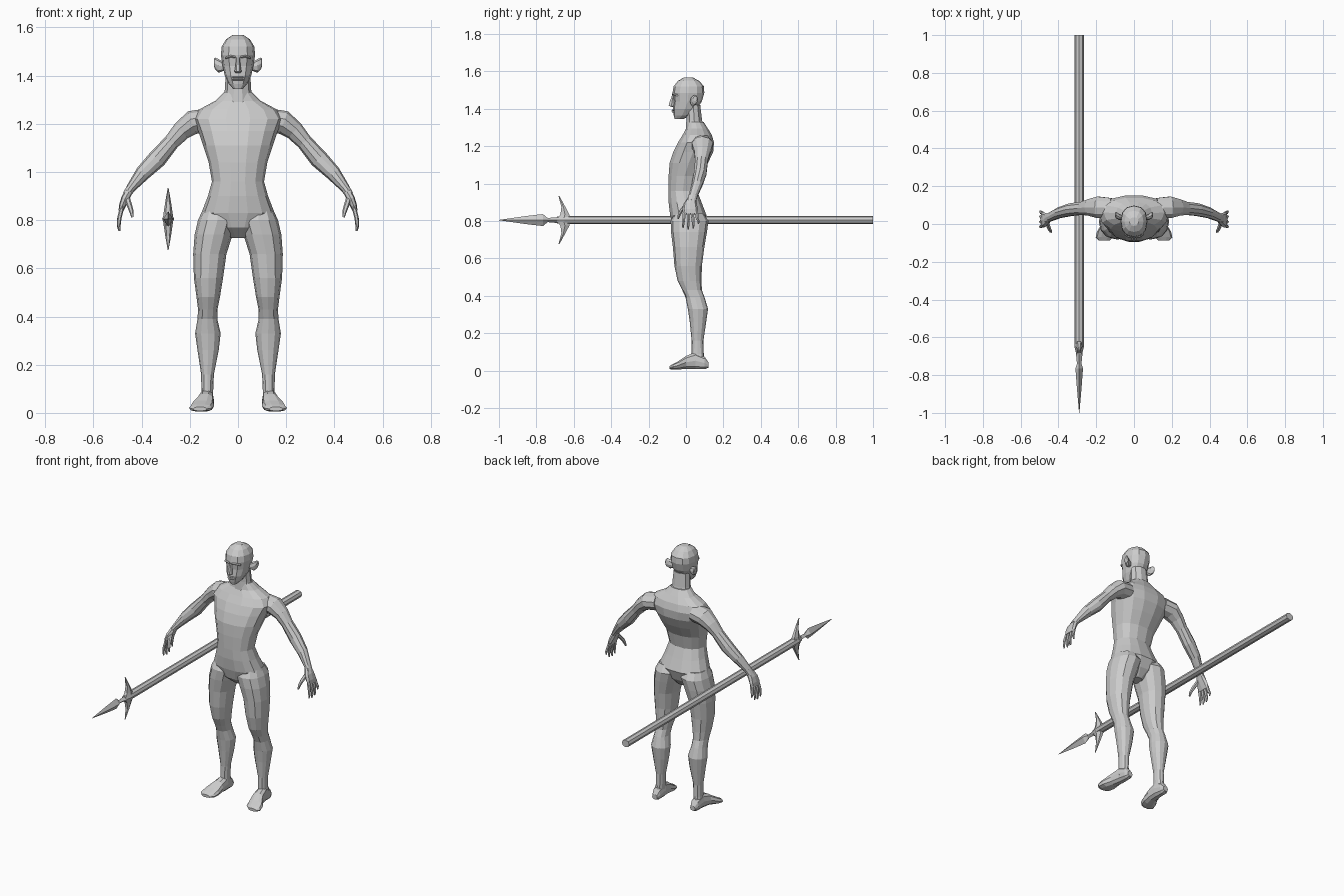
import bpy, bmesh, math
from mathutils import Vector

grey = bpy.data.materials.new("plain grey")
grey.diffuse_color = (0.6, 0.6, 0.6, 1)


def loft(name, rings, sides=10, power=2.0, mirror=False):
    """Skin rings given as (centre, half axis u, half axis v) into a closed tube."""
    bm = bmesh.new()
    loops = []
    for c, u, v in rings:
        loop = []
        for i in range(sides):
            a = 2 * math.pi * i / sides
            f = lambda t: math.copysign(abs(t) ** (2 / power), t) if abs(t) > 1e-6 else 0
            loop.append(bm.verts.new(c + u * f(math.cos(a)) + v * f(math.sin(a))))
        loops.append(loop)
    for p, q in zip(loops, loops[1:]):
        for i in range(sides):
            j = (i + 1) % sides
            bm.faces.new((p[i], p[j], q[j], q[i]))
    bm.faces.new(loops[0][::-1])
    bm.faces.new(loops[-1])
    bmesh.ops.recalc_face_normals(bm, faces=bm.faces)
    me = bpy.data.meshes.new(name)
    bm.to_mesh(me)
    bm.free()
    me.materials.append(grey)
    ob = bpy.data.objects.new(name, me)
    bpy.context.collection.objects.link(ob)
    if mirror:
        ob.modifiers.new("mirror", 'MIRROR').use_mirror_merge = False
    return ob


def slabs(axis, rows):
    """Rows of (position, min a, max a, min b, max b) across the given axis."""
    a, b = [k for k in range(3) if k != axis]
    out = []
    for pos, a0, a1, b0, b1 in rows:
        c, u, v = Vector(), Vector(), Vector()
        c[axis], c[a], c[b] = pos, (a0 + a1) / 2, (b0 + b1) / 2
        u[a], v[b] = (a1 - a0) / 2, (b1 - b0) / 2
        out.append((c, u, v))
    return out


def level(rows):
    """Symmetric horizontal rows of (z, half width, front y, back y)."""
    return slabs(2, [(z, -w, w, f, b) for z, w, f, b in rows])


def limb(rows):
    """Rows of (x, y, z, thickness radius, y radius) set square to their path."""
    pts = [Vector(r[:3]) for r in rows]
    out = []
    for i, r in enumerate(rows):
        t = pts[min(i + 1, len(pts) - 1)] - pts[max(i - 1, 0)]
        n = Vector((-t.z, 0, t.x)).normalized()
        out.append((pts[i], n * r[3], Vector((0, r[4], 0))))
    return out


# Torso from crotch to neck base
loft("torso", level([
    (0.725, 0.035, -0.02, 0.05), (0.77, 0.10, -0.07, 0.09), (0.83, 0.152, -0.087, 0.112),
    (0.90, 0.125, -0.095, 0.085), (0.96, 0.108, -0.096, 0.062), (1.04, 0.122, -0.095, 0.08),
    (1.11, 0.145, -0.09, 0.12), (1.17, 0.165, -0.07, 0.148), (1.22, 0.185, -0.045, 0.152),
    (1.26, 0.16, -0.02, 0.14), (1.295, 0.095, 0.0, 0.118), (1.33, 0.058, 0.005, 0.095)]), 14, 2.3)

# Neck and head
loft("neck", level([(1.29, 0.062, -0.004, 0.10), (1.34, 0.055, 0.0, 0.088),
                    (1.42, 0.05, 0.0, 0.078)]), 10)
loft("head", level([
    (1.345, 0.02, -0.06, -0.015), (1.365, 0.038, -0.066, 0.025), (1.40, 0.055, -0.07, 0.06),
    (1.44, 0.064, -0.066, 0.085), (1.485, 0.071, -0.072, 0.098), (1.52, 0.068, -0.066, 0.096),
    (1.55, 0.05, -0.042, 0.07), (1.568, 0.024, -0.01, 0.035)]), 12, 2.3)

# Face details
loft("nose", level([(1.41, 0.009, -0.075, -0.06), (1.416, 0.015, -0.095, -0.06),
                    (1.43, 0.012, -0.092, -0.06), (1.475, 0.007, -0.075, -0.06)]), 6)
for lip, z in (("lower_lip", 1.383), ("upper_lip", 1.393)):
    loft(lip, level([(z - 0.004, 0.02, -0.072, -0.05), (z, 0.026, -0.078, -0.05),
                     (z + 0.004, 0.02, -0.073, -0.05)]), 8)
loft("brow", slabs(0, [(0.01, -0.076, -0.055, 1.472, 1.482), (0.03, -0.074, -0.05, 1.474, 1.486),
                       (0.052, -0.058, -0.04, 1.468, 1.478)]), 6, mirror=True)
loft("ear", slabs(0, [(0.058, 0.022, 0.045, 1.42, 1.455), (0.08, 0.022, 0.054, 1.412, 1.468),
                      (0.095, 0.03, 0.064, 1.425, 1.475), (0.10, 0.038, 0.06, 1.44, 1.468)]),
     8, mirror=True)

# Legs and feet
loft("leg", slabs(2, [
    (0.84, 0.02, 0.148, -0.06, 0.095), (0.80, 0.004, 0.166, -0.082, 0.12),
    (0.74, 0.022, 0.18, -0.08, 0.112), (0.66, 0.048, 0.186, -0.07, 0.098),
    (0.56, 0.062, 0.183, -0.062, 0.085), (0.48, 0.075, 0.172, -0.045, 0.083),
    (0.43, 0.085, 0.166, -0.02, 0.085), (0.39, 0.086, 0.168, -0.002, 0.10),
    (0.33, 0.072, 0.178, 0.01, 0.118), (0.26, 0.08, 0.168, 0.02, 0.108),
    (0.16, 0.10, 0.153, 0.03, 0.093), (0.09, 0.103, 0.152, 0.028, 0.095),
    (0.04, 0.103, 0.158, 0.015, 0.10)]), 12, 2.2, True)
loft("foot", slabs(1, [
    (0.12, 0.112, 0.145, 0.015, 0.045), (0.10, 0.104, 0.155, 0.006, 0.075),
    (0.05, 0.10, 0.16, 0.006, 0.10), (0.0, 0.10, 0.172, 0.008, 0.08),
    (-0.04, 0.10, 0.196, 0.005, 0.052), (-0.07, 0.108, 0.203, 0.005, 0.036),
    (-0.088, 0.13, 0.185, 0.008, 0.025)]), 10, 2.4, True)

# Arms, hands and fingers
loft("arm", limb([
    (0.12, 0.085, 1.215, 0.05, 0.055), (0.19, 0.088, 1.205, 0.05, 0.06),
    (0.235, 0.088, 1.17, 0.04, 0.046), (0.275, 0.083, 1.125, 0.033, 0.036),
    (0.335, 0.076, 1.055, 0.039, 0.035), (0.395, 0.06, 0.995, 0.032, 0.03),
    (0.447, 0.036, 0.93, 0.019, 0.025), (0.462, 0.028, 0.905, 0.017, 0.027)]), 10, mirror=True)
loft("hand", limb([
    (0.452, 0.03, 0.92, 0.016, 0.024), (0.468, 0.022, 0.89, 0.017, 0.036),
    (0.48, 0.022, 0.86, 0.014, 0.042), (0.486, 0.024, 0.838, 0.010, 0.038)]), 8, 2.5, True)
for i, name in enumerate(("index_finger", "middle_finger", "ring_finger", "little_finger")):
    y, dy = -0.008 + 0.021 * i, 0.006 * (i - 1.2)
    tip = (0.762, 0.755, 0.76, 0.785)[i]
    loft(name, limb([
        (0.482, y, 0.85, 0.009, 0.010), (0.492, y + dy * 0.6, 0.81, 0.009, 0.009),
        (0.495, y + dy, tip + 0.018, 0.007, 0.007),
        (0.492, y + dy * 1.1, tip, 0.004, 0.004)]), 6, mirror=True)
loft("thumb", limb([
    (0.46, 0.005, 0.89, 0.012, 0.014), (0.45, -0.022, 0.86, 0.011, 0.012),
    (0.442, -0.036, 0.835, 0.009, 0.009), (0.438, -0.042, 0.812, 0.005, 0.005)]), 6, mirror=True)

# Spear lying level beside the body
SX, SZ = -0.29, 0.805


def along(rows):
    """Rows of (y, x radius, z radius) centred on the spear line."""
    return slabs(1, [(y, SX - w, SX + w, SZ - h, SZ + h) for y, w, h in rows])


loft("spear_shaft", along([(1.0, 0.025, 0.022), (-0.65, 0.025, 0.022),
                           (-0.69, 0.015, 0.018)]), 8)
loft("spear_head", along([(-0.66, 0.02, 0.018), (-0.74, 0.012, 0.011), (-0.765, 0.02, 0.032),
                          (-0.86, 0.013, 0.021), (-1.0, 0.001, 0.001)]), 4)
# Two curved guard spikes
for name, s in (("upper_spike", 1), ("lower_spike", -1)):
    loft(name, slabs(2, [
        (SZ, SX - 0.022, SX + 0.022, -0.70, -0.61),
        (SZ + s * 0.03, SX - 0.018, SX + 0.018, -0.675, -0.62),
        (SZ + s * 0.07, SX - 0.012, SX + 0.012, -0.668, -0.643),
        (SZ + s * 0.128, SX - 0.002, SX + 0.002, -0.682, -0.676)]), 6)
